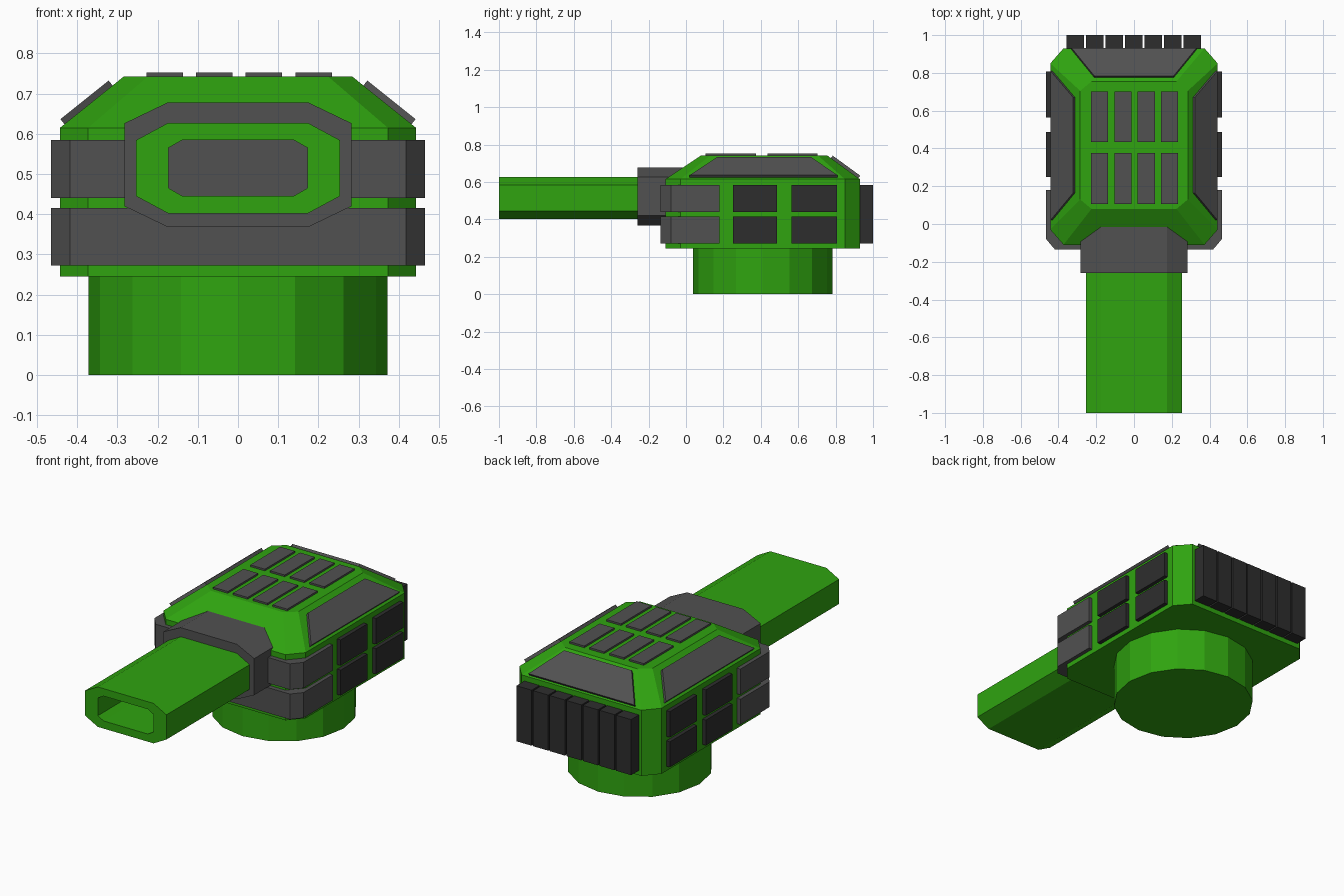
import bpy
import bmesh
from mathutils import Vector

cube = bpy.data.objects.get("Cube")
if cube:
    bpy.data.objects.remove(cube, do_unlink=True)


def material(name, rgb):
    m = bpy.data.materials.new(name)
    m.use_nodes = True
    m.diffuse_color = (*rgb, 1)
    m.node_tree.nodes["Principled BSDF"].inputs["Base Color"].default_value = (*rgb, 1)
    return m


GREEN = material("green paint", (0.029, 0.37, 0.005))
GREY = material("grey armour", (0.082, 0.082, 0.082))
DARK = material("dark armour", (0.027, 0.027, 0.027))


def finish(name, bm, mat):
    bmesh.ops.recalc_face_normals(bm, faces=bm.faces)
    mesh = bpy.data.meshes.new(name)
    bm.to_mesh(mesh)
    bm.free()
    mesh.materials.append(mat)
    obj = bpy.data.objects.new(name, mesh)
    bpy.context.collection.objects.link(obj)
    return obj


def loft(name, rings, mat, closed=False):
    """Skin a list of equal-length rings; cap the ends or join last to first."""
    bm = bmesh.new()
    loops = [[bm.verts.new(p) for p in ring] for ring in rings]
    pairs = list(zip(loops, loops[1:]))
    if closed:
        pairs.append((loops[-1], loops[0]))
    else:
        bm.faces.new(loops[0])
        bm.faces.new(loops[-1])
    for a, b in pairs:
        for i in range(len(a)):
            j = (i + 1) % len(a)
            bm.faces.new((a[i], a[j], b[j], b[i]))
    return finish(name, bm, mat)


def box(name, x, y, z, mat):
    ring = [(x[0], y[0]), (x[1], y[0]), (x[1], y[1]), (x[0], y[1])]
    return loft(name, [[(*p, h) for p in ring] for h in z], mat)


def octagon(u, v, cu, cv):
    """Chamfered rectangle spanning u and v."""
    (a, b), (c, d) = u, v
    return [(a + cu, c), (b - cu, c), (b, c + cv), (b, d - cv),
            (b - cu, d), (a + cu, d), (a, d - cv), (a, c + cv)]


def along_y(profile, y):
    return [(x, y, z) for x, z in profile]


def slope_plate(name, corners, thickness, mat):
    """Flat plate raised along the normal of its base quad."""
    q = [Vector(c) for c in corners]
    n = (q[1] - q[0]).cross(q[3] - q[0]).normalized()
    if n.z < 0:
        n = -n
    return loft(name, [[p - n * 0.01 for p in q], [p + n * thickness for p in q]], mat)


# Turret ring
bm = bmesh.new()
bmesh.ops.create_cone(bm, cap_ends=True, segments=16, radius1=0.372, radius2=0.372, depth=0.25)
bmesh.ops.translate(bm, verts=bm.verts, vec=(0, 0.41, 0.125))
finish("turret_ring", bm, GREEN)

# Hull with sloped roof edges
wall = octagon((-0.443, 0.443), (-0.11, 0.93), 0.07, 0.08)
roof = octagon((-0.285, 0.285), (0.08, 0.755), 0.06, 0.05)
loft("turret_hull", [[(*p, 0.245) for p in wall],
                     [(*p, 0.615) for p in wall],
                     [(*p, 0.742) for p in roof]], GREEN)

# Gun collar and hollow barrel
collar = octagon((-0.283, 0.283), (0.368, 0.678), 0.108, 0.052)
loft("gun_collar", [along_y(collar, -0.26), along_y(collar, 0.05)], GREY)
outer = octagon((-0.254, 0.254), (0.402, 0.627), 0.08, 0.043)
bore = octagon((-0.173, 0.173), (0.445, 0.585), 0.035, 0.02)
loft("gun_barrel", [along_y(outer, -1), along_y(outer, -0.255),
                    along_y(bore, -0.255), along_y(bore, -1)], GREEN, closed=True)

# Armour rows: wraparound front band plus side plates
rows = {"lower": (0.272, 0.415), "upper": (0.44, 0.585)}
band = [(-0.465, 0.18), (-0.465, -0.08), (-0.418, -0.136),
        (0.418, -0.136), (0.465, -0.08), (0.465, 0.18)]
for row, z in rows.items():
    loft(f"front_band_{row}", [[(*p, h) for p in band] for h in z], GREY)
    for side, s in (("left", 1), ("right", -1)):
        for place, y in (("front", (0.25, 0.487)), ("rear", (0.565, 0.808))):
            box(f"{side}_{place}_plate_{row}", (s * 0.43, s * 0.465), y, z, DARK)

# Rear upright plates
for i in range(7):
    x = -0.358 + i * 0.1033
    box(f"rear_plate_{i + 1}", (x, x + 0.094), (0.92, 1.0), (0.272, 0.585), DARK)

# Sloped roof-edge plates
for side, s in (("left", 1), ("right", -1)):
    slope_plate(f"{side}_slope_plate",
                [(s * 0.432, 0.02, 0.624), (s * 0.432, 0.81, 0.624),
                 (s * 0.312, 0.67, 0.72), (s * 0.312, 0.165, 0.72)], 0.016, GREY)
slope_plate("rear_slope_plate",
            [(-0.33, 0.922, 0.621), (0.33, 0.922, 0.621),
             (0.21, 0.775, 0.728), (-0.21, 0.775, 0.728)], 0.016, GREY)

# Roof plates
for i in range(4):
    x = -0.228 + i * 0.1235
    for place, y in (("front", (0.105, 0.375)), ("rear", (0.435, 0.702))):
        box(f"roof_plate_{place}_{i + 1}", (x, x + 0.091), y, (0.735, 0.752), GREY)
